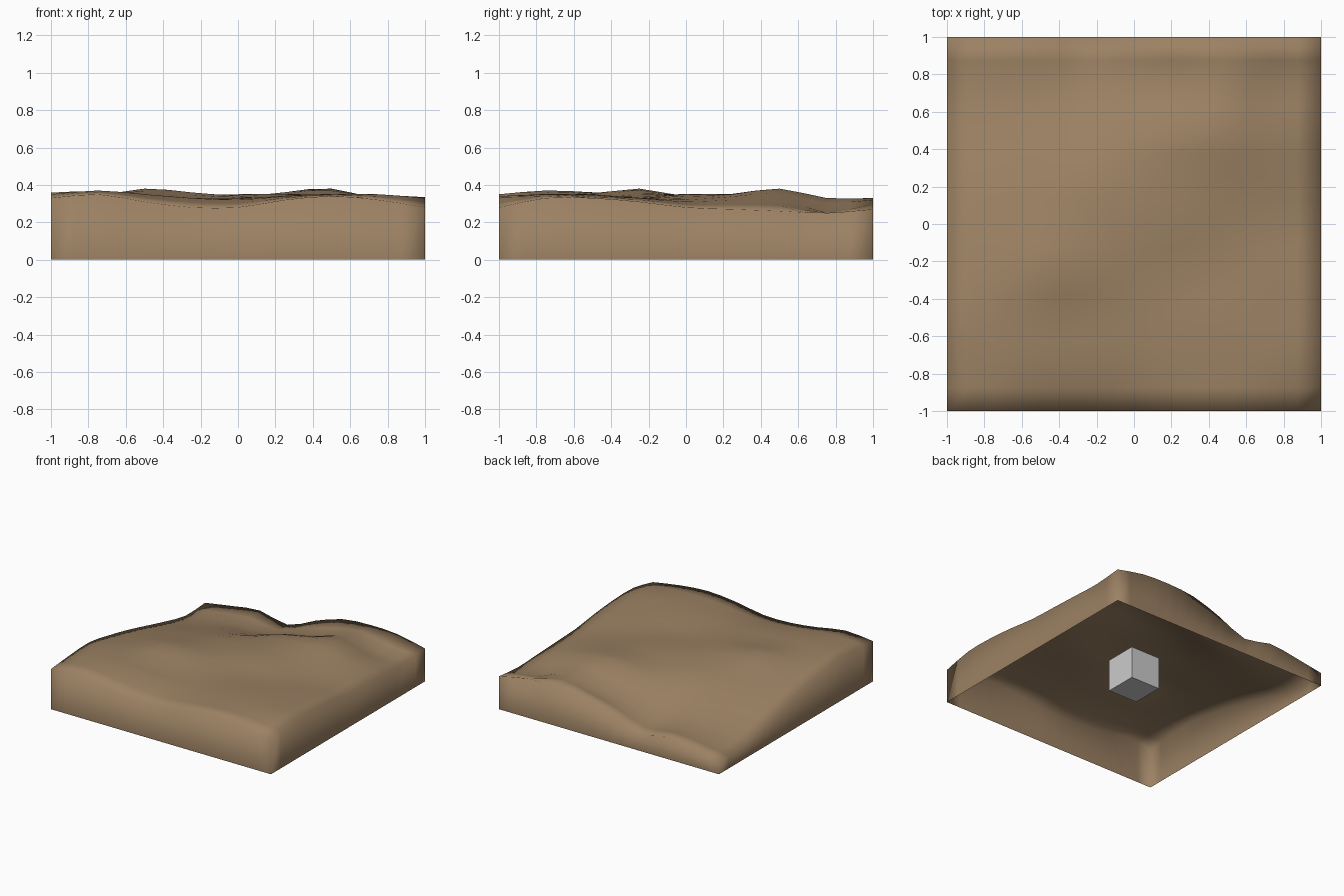
import bpy, bmesh

if "Cube" in bpy.data.objects:
    bpy.data.objects.remove(bpy.data.objects["Cube"])

# Terrain heights in hundredths, rows from back (y=1) to front (y=-1), x from -1 to 1
ROWS = [
    [11, 15, 18, 13, 23, 31, 33, 32, 27],
    [10, 14, 16, 15, 22, 27, 33, 26, 25],
    [15, 18, 22, 24, 31, 36, 38, 32, 26],
    [21, 25, 28, 32, 34, 35, 35, 32, 27],
    [27, 30, 33, 34, 35, 35, 33, 31, 28],
    [32, 34, 38, 36, 34, 33, 33, 33, 31],
    [36, 36, 35, 33, 33, 34, 35, 34, 33],
    [35, 37, 35, 33, 32, 34, 35, 35, 33],
    [33, 35, 31, 28, 28, 32, 34, 32, 28],
]


def spline(v, t):
    """Catmull-Rom value through the list v at parameter t."""
    n = len(v) - 1
    i = min(int(t), n - 1)
    f = t - i
    b, c = v[i], v[i + 1]
    a = v[i - 1] if i > 0 else 2 * b - c
    d = v[i + 2] if i + 2 <= n else 2 * c - b
    return b + 0.5 * f * (c - a + f * (2*a - 5*b + 4*c - d + f * (3*(b - c) + d - a)))


def height(x, y):
    column = [spline(r, (x + 1) * 4) for r in ROWS]
    return spline(column, (1 - y) * 4) / 100


# Hilly ground surface with side skirts, open underneath
N = 16
bm = bmesh.new()
bmesh.ops.create_grid(bm, x_segments=N, y_segments=N, size=1)
for v in bm.verts:
    v.co.z = height(v.co.x, v.co.y)
rim = [e for e in bm.edges if e.is_boundary]
skirt = bmesh.ops.extrude_edge_only(bm, edges=rim)
for g in skirt["geom"]:
    if isinstance(g, bmesh.types.BMVert):
        g.co.z = 0
bmesh.ops.recalc_face_normals(bm, faces=bm.faces)
top = max(bm.faces, key=lambda f: f.calc_center_median().z)
if top.normal.z < 0:
    bmesh.ops.reverse_faces(bm, faces=bm.faces)
for f in bm.faces:
    f.smooth = True
mesh = bpy.data.meshes.new("ground")
bm.to_mesh(mesh)
bm.free()
ground = bpy.data.objects.new("ground", mesh)
bpy.context.collection.objects.link(ground)

soil = bpy.data.materials.new("soil")
soil.diffuse_color = (0.33, 0.22, 0.125, 1)
soil.use_nodes = True
soil.node_tree.nodes["Principled BSDF"].inputs["Base Color"].default_value = soil.diffuse_color
mesh.materials.append(soil)

# Small grey cube hidden beneath the ground
bpy.ops.mesh.primitive_cube_add(size=0.265, location=(0, 0, 0.17))
bpy.context.object.name = "inner_cube"
